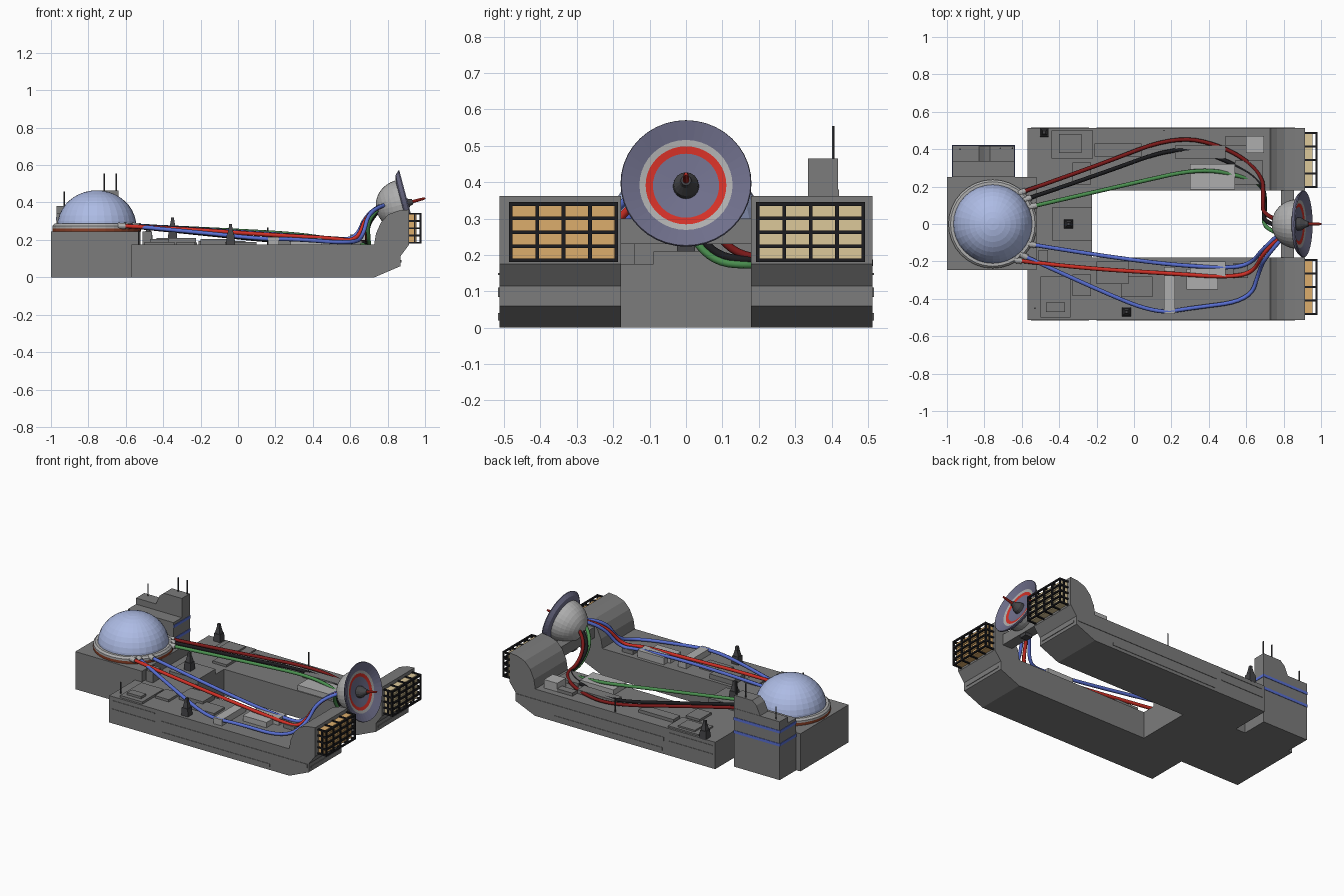
import bpy, bmesh, math
from mathutils import Vector, Matrix

if "Cube" in bpy.data.objects:
    bpy.data.objects.remove(bpy.data.objects["Cube"])

def mat(name, c):
    m = bpy.data.materials.new(name)
    m.diffuse_color = (*c, 1)
    m.use_nodes = True
    m.node_tree.nodes["Principled BSDF"].inputs["Base Color"].default_value = m.diffuse_color
    return m

BLUE = mat("cable_blue", (.1, .16, .65))
RED = mat("bright_red", (.65, .03, .02))
DKRED = mat("dark_red", (.2, .01, .01))
RUST = mat("rust", (.25, .05, .02))
BLACK = mat("black", (.012, .012, .014))
GREEN = mat("cable_green", (.07, .28, .08))
GLASS = mat("dome_glass", (.42, .5, .78))
LAV = mat("lavender", (.16, .16, .26))
TAN = mat("tan", (.72, .58, .32))
ORANGE = mat("orange_tan", (.72, .42, .15))
DARK = mat("dark_grey", (.06, .06, .065))
LIGHT = mat("light_grey", (.42, .42, .42))
GREY = mat("hull_grey", (.2, .2, .2))

def finish(bm, name, m=None, smooth=False):
    bmesh.ops.recalc_face_normals(bm, faces=bm.faces)
    me = bpy.data.meshes.new(name)
    bm.to_mesh(me)
    bm.free()
    o = bpy.data.objects.new(name, me)
    bpy.context.collection.objects.link(o)
    if m:
        me.materials.append(m)
    if smooth:
        bpy.ops.object.select_all(action='DESELECT')
        o.select_set(True)
        bpy.context.view_layer.objects.active = o
        bpy.ops.object.shade_smooth_by_angle(angle=math.radians(35))
    return o

def box(name, x, y, z, m=GREY, top=1.0):
    """Box from ranges; top < 1 tapers the upper face."""
    bm = bmesh.new()
    bmesh.ops.create_cube(bm, size=1)
    for v in bm.verts:
        s = top if v.co.z > 0 else 1
        v.co = [(a + b) / 2 + c * (b - a) * k for (a, b), c, k in zip((x, y, z), v.co, (s, s, 1))]
    return finish(bm, name, m)

def extrude(name, prof, y0, y1, m=GREY):
    """XZ profile extruded along y."""
    bm = bmesh.new()
    f = bm.faces.new([bm.verts.new((x, y0, z)) for x, z in prof])
    r = bmesh.ops.extrude_face_region(bm, geom=[f])
    for v in r["geom"]:
        if isinstance(v, bmesh.types.BMVert):
            v.co.y = y1
    return finish(bm, name, m)

def lathe(name, prof, M, m=GREY, n=32, smooth=False):
    """(radius, height) profile spun about z, then placed by matrix M."""
    bm = bmesh.new()
    vs = [bm.verts.new((r, 0, z)) for r, z in prof]
    es = [bm.edges.new(p) for p in zip(vs, vs[1:])]
    bmesh.ops.spin(bm, geom=vs + es, axis=(0, 0, 1), cent=(0, 0, 0), steps=n, angle=math.tau)
    bmesh.ops.remove_doubles(bm, verts=bm.verts, dist=1e-5)
    bm.transform(M)
    return finish(bm, name, m, smooth)

def rod(name, a, b, r, m=DARK, n=8):
    a, b = Vector(a), Vector(b)
    M = Matrix.Translation(a) @ (b - a).to_track_quat('Z', 'Y').to_matrix().to_4x4()
    return lathe(name, [(0, 0), (r, 0), (r, (b - a).length), (0, (b - a).length)], M, m, n)

def cable(name, pts, m, r=.011):
    cu = bpy.data.curves.new(name, 'CURVE')
    cu.dimensions = '3D'
    cu.bevel_depth, cu.bevel_resolution, cu.use_fill_caps = r, 2, True
    s = cu.splines.new('NURBS')
    s.points.add(len(pts) - 1)
    for p, c in zip(s.points, pts):
        p.co = (*c, 1)
    s.use_endpoint_u, s.order_u, s.resolution_u = True, 3, 6
    cu.materials.append(m)
    bpy.context.collection.objects.link(bpy.data.objects.new(name, cu))

# Rear block and the deck joining the two arms
box("rear_block", (-1, -.52), (-.247, .25), (0, .245))
box("centre_deck", (-.57, -.225), (-.18, .18), (0, .175))
box("centre_panel", (-.435, -.225), (-.09, .09), (.17, .21))

# Two long arms with curved engine housings
HULL = [(-.57, 0), (.73, 0), (.87, .06), (.87, .115), (.915, .175), (.915, .362), (.86, .357),
        (.805, .337), (.765, .295), (.738, .235), (.728, .175), (-.57, .175)]
for side in (-1, 1):
    tag = "left" if side > 0 else "right"
    extrude("arm_" + tag, HULL, side * .178, side * .513)
    ys = sorted((side * .511, side * .516))
    for i, (x0, x1, z0, z1) in enumerate([(-.55, -.24, .145, .15), (-.55, -.24, .09, .095),
                                          (-.2, .86, .085, .11), (-.19, .59, .02, .04)]):
        box(f"side_strip_{tag}_{i}", (x0, x1), ys, (z0, z1))
    box("end_strip_" + tag, (.865, .874), sorted((side * .2, side * .49)), (.08, .092))
    # Cargo rack: tan crates inside a black cage
    m = TAN if side > 0 else ORANGE
    c = side * .3395 + .003
    y0, y1, z0, z1 = c - .145, c + .145, .185, .34
    dy, dz = (y1 - y0) / 4, (z1 - z0) / 4
    for i in range(4):
        for j in range(4):
            box(f"crate_{tag}_{i}{j}", (.91, .955), (y0 + i * dy + .003, y0 + (i + 1) * dy - .003),
                (z0 + j * dz + .002, z0 + (j + 1) * dz - .002), m)
    for i in range(5):
        y, z, t = y0 + i * dy, z0 + i * dz, .005
        box(f"cage_upright_{tag}_{i}", (.97, .98), (y - t, y + t), (z0 - t, z1 + t), BLACK)
        box(f"cage_bar_{tag}_{i}", (.97, .98), (y0 - t, y1 + t), (z - t, z + t), BLACK)
        for k, zz in enumerate((z0, z1)):
            box(f"cage_rail_{tag}_{i}{k}", (.91, .975), (y - t, y + t), (zz - t, zz + t), BLACK)
        for k, yy in enumerate((y0, y1)):
            box(f"cage_side_{tag}_{i}{k}", (.91, .975), (yy - t, yy + t), (z - t, z + t), BLACK)
    for k, yy in enumerate((y0, y1)):
        box(f"cage_post_{tag}_{k}", (.94, .95), (yy - .005, yy + .005), (z0, z1), BLACK)
box("dish_crossbar", (.785, .855), (-.18, .18), (.23, .3))
box("dish_support", (.8, .85), (-.025, .025), (.21, .36), DARK)

# Deck panels: x0, x1, y0, y1, height
PANELS = [(-.44, -.22, .35, .5, .185), (-.4, -.28, .38, .48, .195), (-.33, -.23, .21, .33, .19),
          (-.21, .04, .36, .43, .195), (.22, .49, .35, .42, .2), (.3, .54, .185, .32, .21),
          (.6, .695, .38, .47, .23), (.49, .6, .42, .47, .195), (.54, .69, .21, .34, .195),
          (-.5, -.34, -.5, -.28, .19), (-.47, -.37, -.47, -.42, .205), (-.33, -.23, -.385, -.27, .19),
          (-.2, -.03, -.32, -.2, .205), (-.07, .1, -.39, -.28, .19), (.16, .22, -.48, -.23, .215),
          (.28, .45, -.35, -.24, .21), (.3, .49, -.28, -.2, .22), (-.51, -.46, -.22, -.14, .245),
          (.53, .61, -.29, -.21, .2)]
for i, (x0, x1, y0, y1, h) in enumerate(PANELS):
    box(f"deck_panel_{i}", (x0, x1), (y0, y1), (.17, h), LIGHT if h > .208 and x0 > 0 else GREY)

# Small turrets
for i, (x, y, z) in enumerate([(-.48, .49, .17), (-.35, 0, .205), (-.04, -.47, .17)]):
    box(f"turret_base_{i}", (x - .024, x + .024), (y - .024, y + .024), (z, z + .055), DARK, .9)
    box(f"turret_neck_{i}", (x - .018, x + .018), (y - .018, y + .018), (z + .055, z + .09), DARK, .6)
    box(f"turret_tip_{i}", (x - .01, x + .01), (y - .01, y + .01), (z + .09, z + .115), DARK, .8)

# Stepped tower with blue stripes
box("tower_base", (-.97, -.64), (.25, .42), (0, .34))
box("tower_step", (-.97, -.64), (.335, .42), (.33, .38))
extrude("tower_top", [(-.83, .375), (-.64, .375), (-.64, .465), (-.77, .465), (-.8, .44)], .335, .418)
for i, z in enumerate((.22, .305)):
    box(f"tower_stripe_{i}", (-.973, -.637), (.25, .423), (z, z + .018), BLUE)

# Antennas
for i, (x, y, z0, z1) in enumerate([(-.715, .405, .46, .555), (-.65, .405, .46, .555), (-.93, .4, .375, .46),
                                    (.16, .5, .17, .265), (-.53, -.45, .17, .25)]):
    rod(f"antenna_{i}", (x, y, z0), (x, y, z1), .004, DARK, 6)

# Dome on its collar
D = Matrix.Translation((-.755, 0, 0))
lathe("dome_rust_ring", [(0, .244), (.237, .244), (.237, .262), (0, .262)], D, RUST)
lathe("dome_collar", [(0, .262), (.237, .262), (.237, .275), (.226, .287), (.205, .287)], D, LIGHT)
lathe("dome", [(.212 * math.cos(t), .27 + .195 * math.sin(t)) for t in
               [i * math.pi / 20 for i in range(10)]] + [(0, .465)], D, GLASS)

# Tilted dish, local z pointing out along +x and slightly up
A = Matrix.Translation((.905, 0, .397)) @ Matrix.Rotation(math.radians(75), 4, 'Y')
lathe("dish_rim", [(.128, -.018), (.178, .004), (.18, -.002), (.16, -.022), (.125, -.03)], A, LAV, 40)
lathe("dish_grey_ring", [(.128, -.018), (.111, -.022)], A, LIGHT, 40)
lathe("dish_red_ring", [(.111, -.022), (.091, -.026)], A, RED, 40)
lathe("dish_centre", [(.091, -.026), (.035, -.032), (0, -.032)], A, LAV, 40)
lathe("dish_back", [(.133 * math.cos(t), -.03 - .14 * math.sin(t)) for t in
                    [i * math.pi / 16 for i in range(8)]] + [(0, -.17)], A, LIGHT, 32)
lathe("dish_hub", [(.036, -.033), (.034, -.01), (.018, .015), (.014, .03), (0, .03)], A, DARK, 16)
lathe("dish_spike", [(.009, .02), (.007, .09), (.004, .1), (0, .1)], A, RED, 8)

# Power cables from the dome collar to the back of the dish
CABLES = {
    "cable_dark_red": (DKRED, [(-.6, .17, .275), (-.2, .31, .235), (.22, .475, .19), (.5, .41, .187), (.69, .27, .187),
                               (.69, .12, .2), (.69, .05, .33), (.77, .02, .38)]),
    "cable_black": (BLACK, [(-.57, .135, .275), (-.2, .26, .235), (.25, .425, .188), (.5, .34, .187), (.69, .23, .185),
                            (.7, .08, .19), (.69, .01, .3), (.77, -.01, .37)]),
    "cable_green": (GREEN, [(-.54, .095, .275), (0, .22, .25), (.36, .3, .228), (.6, .25, .185), (.7, .2, .17),
                            (.7, .06, .18), (.69, -.02, .32), (.77, -.05, .38)]),
    "cable_blue_inner": (BLUE, [(-.545, -.11, .275), (0, -.2, .245), (.5, -.24, .208), (.63, -.21, .2),
                                (.69, -.13, .35), (.77, -.06, .385)]),
    "cable_red": (RED, [(-.62, -.195, .275), (-.3, -.235, .26), (.2, -.265, .225), (.5, -.285, .21),
                        (.64, -.26, .19), (.69, -.15, .35), (.78, -.07, .385)]),
    "cable_blue_outer": (BLUE, [(-.59, -.17, .275), (-.2, -.35, .24), (.12, -.48, .205), (.3, -.45, .205),
                                (.62, -.41, .18), (.67, -.25, .22), (.7, -.18, .36), (.78, -.09, .385)]),
}
for name, (m, pts) in CABLES.items():
    cable(name, pts, m)
    a, b = Vector(pts[0]), Vector(pts[1])
    d = (b - a).normalized()
    rod(name + "_socket", a - d * .02, a + d * .02, .016, LIGHT, 12)
